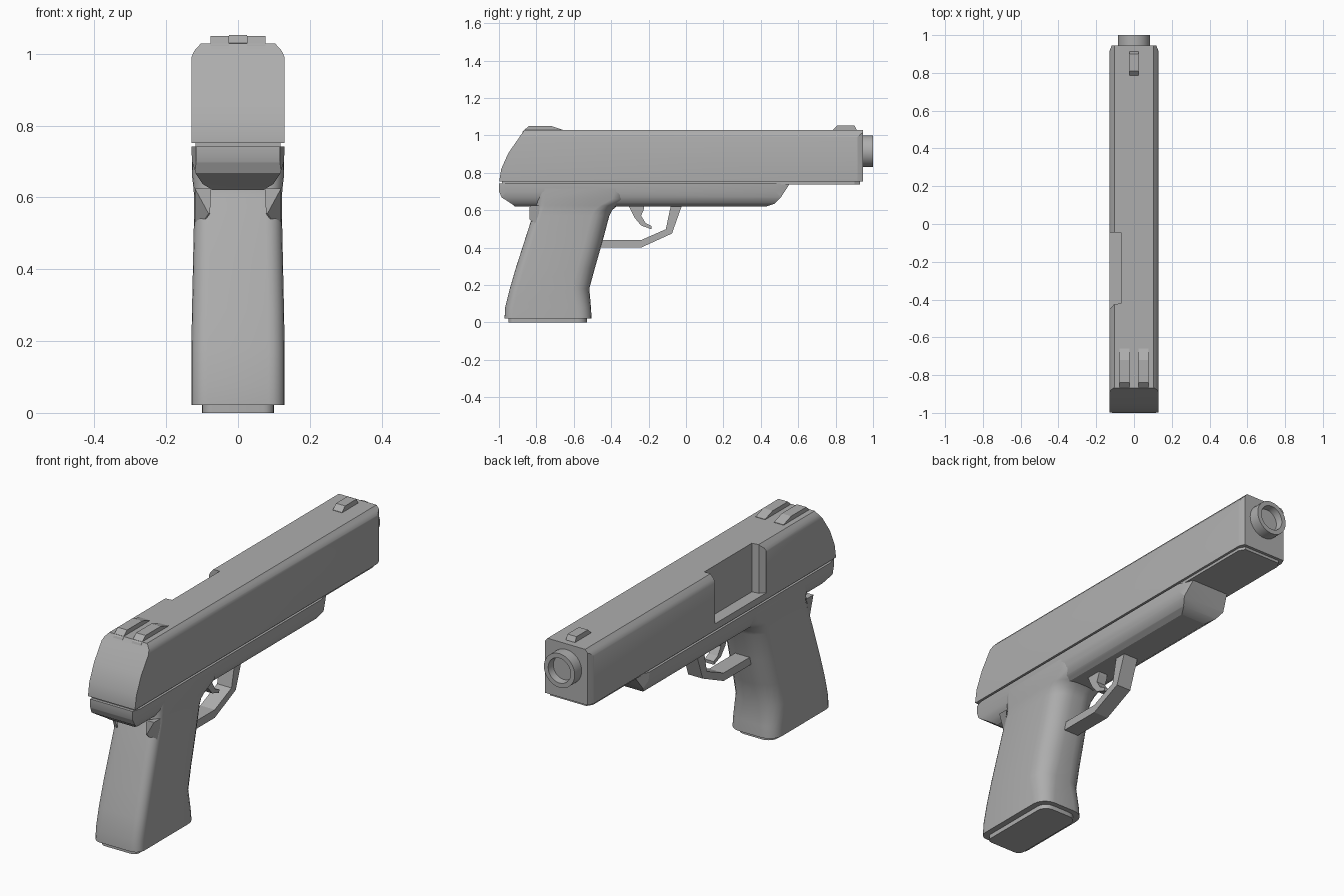
import bpy, bmesh, math
from mathutils import Vector

if "Cube" in bpy.data.objects:
    bpy.data.objects.remove(bpy.data.objects["Cube"])

grey = bpy.data.materials.new("gunmetal grey")
grey.diffuse_color = (0.42, 0.42, 0.42, 1)
grey.use_nodes = True
grey.node_tree.nodes["Principled BSDF"].inputs["Base Color"].default_value = grey.diffuse_color


def finish(name, bm, smooth=30):
    bmesh.ops.recalc_face_normals(bm, faces=bm.faces)
    me = bpy.data.meshes.new(name)
    bm.to_mesh(me)
    bm.free()
    ob = bpy.data.objects.new(name, me)
    bpy.context.collection.objects.link(ob)
    me.materials.append(grey)
    shade(ob, smooth)
    return ob


def select(ob):
    bpy.ops.object.select_all(action='DESELECT')
    ob.select_set(True)
    bpy.context.view_layer.objects.active = ob


def shade(ob, angle):
    select(ob)
    bpy.ops.object.shade_smooth_by_angle(angle=math.radians(angle))


def loft(name, rings, smooth=30):
    """Skin a list of equal-length point rings and cap both ends."""
    bm = bmesh.new()
    vs = [[bm.verts.new(p) for p in r] for r in rings]
    n = len(vs[0])
    for a, b in zip(vs, vs[1:]):
        for i in range(n):
            j = (i + 1) % n
            bm.faces.new((a[i], a[j], b[j], b[i]))
    bm.faces.new(vs[0])
    bm.faces.new(vs[-1])
    return finish(name, bm, smooth)


def side_prism(name, pts, x0, x1, smooth=30):
    return loft(name, [[(x, y, z) for y, z in pts] for x in (x0, x1)], smooth)


def long_prism(name, half, y0, y1):
    """Extrude a mirrored x/z half section along y."""
    pts = half + [(-x, z) for x, z in reversed(half)]
    return loft(name, [[(x, y, z) for x, z in pts] for y in (y0, y1)])


def plan_prism(name, half, z0, z1):
    pts = half + [(-x, y) for x, y in reversed(half)]
    return loft(name, [[(x, y, z) for x, y in pts] for z in (z0, z1)])


def boolean(ob, cutter, op):
    m = ob.modifiers.new("cut", 'BOOLEAN')
    m.operation, m.object, m.solver = op, cutter, 'EXACT'
    select(ob)
    bpy.ops.object.modifier_apply(modifier=m.name)
    bpy.data.objects.remove(cutter, do_unlink=True)


# Slide: chamfered section trimmed by a curved rear and a tapered nose
slide = long_prism("slide", [(0.13, 0.752), (0.13, 0.99), (0.122, 1.008), (0.104, 1.028)], -1.1, 1.1)
boolean(slide, side_prism("trim", [
    (-0.998, 0.7), (-0.998, 0.76), (-0.988, 0.82), (-0.95, 0.905), (-0.87, 1.02),
    (-0.855, 1.06), (0.945, 1.06), (0.945, 0.7)], -0.3, 0.3), 'INTERSECT')
boolean(slide, plan_prism("trim", [
    (0.2, -1.2), (0.2, 0.85), (0.133, 0.9), (0.128, 0.92), (0.112, 0.96), (0.112, 1.2)], 0.6, 1.2), 'INTERSECT')
# Ejection port on the left
boolean(slide, loft("port", [[(x, y, z) for x, y in (
    (-0.2, -0.46), (-0.128, -0.45), (-0.105, -0.425), (-0.07, -0.42), (-0.07, -0.045), (-0.2, -0.045))]
    for z in (0.785, 1.2)]), 'DIFFERENCE')
shade(slide, 25)

# Narrow seam rail between slide and frame
plan_prism("seam_rail", [(0.118, -0.985), (0.118, 0.9), (0.1, 0.93)], 0.738, 0.756)

# Frame: rounded underside trimmed by its side outline
frame = long_prism("frame", [(0.13, 0.742), (0.128, 0.70), (0.117, 0.665), (0.098, 0.637), (0.07, 0.62)], -1.1, 0.7)
boolean(frame, side_prism("trim", [
    (-1.0, 0.8), (-1.0, 0.70), (-0.985, 0.668), (-0.92, 0.625), (-0.90, 0.6), (0.42, 0.6),
    (0.43, 0.62), (0.475, 0.635), (0.505, 0.665), (0.555, 0.742), (0.59, 0.8)], -0.3, 0.3), 'INTERSECT')
boolean(frame, plan_prism("trim", [
    (0.105, -1.1), (0.117, -0.998), (0.131, -0.95), (0.131, 0.47), (0.10, 0.56), (0.10, 0.8)], 0.5, 0.9), 'INTERSECT')
shade(frame, 35)


def rounded(y0, y1, w, rb, rf, z, n=5):
    """Rounded rectangle with separate rear and front corner radii."""
    ring = []
    for sx, sy, r in ((1, 1, rf), (-1, 1, rf), (-1, -1, rb), (1, -1, rb)):
        arc = []
        for i in range(n + 1):
            a = math.pi / 2 * i / n
            arc.append((sx * (w - r + r * math.cos(a)),
                        (y1 - r if sy > 0 else y0 + r) + sy * r * math.sin(a), z))
        ring += arc if sx * sy > 0 else arc[::-1]
    return ring


# Grip, flaring forward where it meets the frame
loft("grip", [rounded(*s) for s in (
    (-0.97, -0.505, 0.13, 0.045, 0.07, 0.022),
    (-0.967, -0.508, 0.13, 0.045, 0.075, 0.08),
    (-0.942, -0.517, 0.13, 0.045, 0.09, 0.18),
    (-0.91, -0.487, 0.128, 0.045, 0.095, 0.29),
    (-0.865, -0.447, 0.125, 0.045, 0.095, 0.43),
    (-0.82, -0.41, 0.122, 0.045, 0.095, 0.57),
    (-0.808, -0.395, 0.122, 0.045, 0.095, 0.60),
    (-0.80, -0.365, 0.124, 0.045, 0.095, 0.625),
    (-0.80, -0.30, 0.128, 0.045, 0.095, 0.66),
    (-0.80, -0.27, 0.129, 0.045, 0.095, 0.735))], 40)

# Magazine floor plate
loft("magazine_base", [rounded(-0.95, -0.53, 0.10, 0.03, 0.05, z) for z in (0, 0.03)])

# Small fins under the rear overhang
for s, side in ((1, "right"), (-1, "left")):
    loft("grip_fin_" + side, [
        [(s * 0.075, -0.835, 0.625), (s * 0.12, -0.835, 0.625), (s * 0.12, -0.78, 0.625)],
        [(s * 0.078, -0.838, 0.555), (s * 0.082, -0.838, 0.555), (s * 0.118, -0.80, 0.50)]])

# Trigger guard and trigger
side_prism("trigger_guard", [
    (-0.47, 0.40), (-0.24, 0.40), (-0.075, 0.475), (-0.02, 0.63), (-0.08, 0.63),
    (-0.108, 0.498), (-0.24, 0.44), (-0.47, 0.44)], -0.04, 0.04, 10)
side_prism("trigger", [
    (-0.31, 0.63), (-0.275, 0.56), (-0.24, 0.518), (-0.185, 0.498), (-0.183, 0.515),
    (-0.215, 0.53), (-0.24, 0.57), (-0.225, 0.605), (-0.225, 0.63)], -0.025, 0.025, 10)

# Barrel muzzle with a shallow bore
bm = bmesh.new()
profile = [(0.085, 0.90), (0.085, 1.0), (0.062, 1.0), (0.058, 0.965)]
rings = [[bm.verts.new((r * math.cos(a), y, 0.915 + r * math.sin(a)))
          for a in [2 * math.pi * i / 32 for i in range(32)]] for r, y in profile]
for a, b in zip(rings, rings[1:]):
    for i in range(32):
        bm.faces.new((a[i], a[(i + 1) % 32], b[(i + 1) % 32], b[i]))
bm.faces.new(rings[0])
bm.faces.new(rings[-1])
finish("barrel", bm)

# Sights
for s, side in ((1, "right"), (-1, "left")):
    side_prism("rear_sight_" + side, [
        (-0.88, 1.0), (-0.872, 1.022), (-0.84, 1.05), (-0.72, 1.05), (-0.66, 1.03), (-0.66, 1.0)],
        s * 0.025, s * 0.077, 10)
side_prism("front_sight", [
    (0.785, 1.0), (0.785, 1.03), (0.81, 1.053), (0.90, 1.053), (0.912, 1.03), (0.912, 1.0)],
    -0.025, 0.025, 10)
